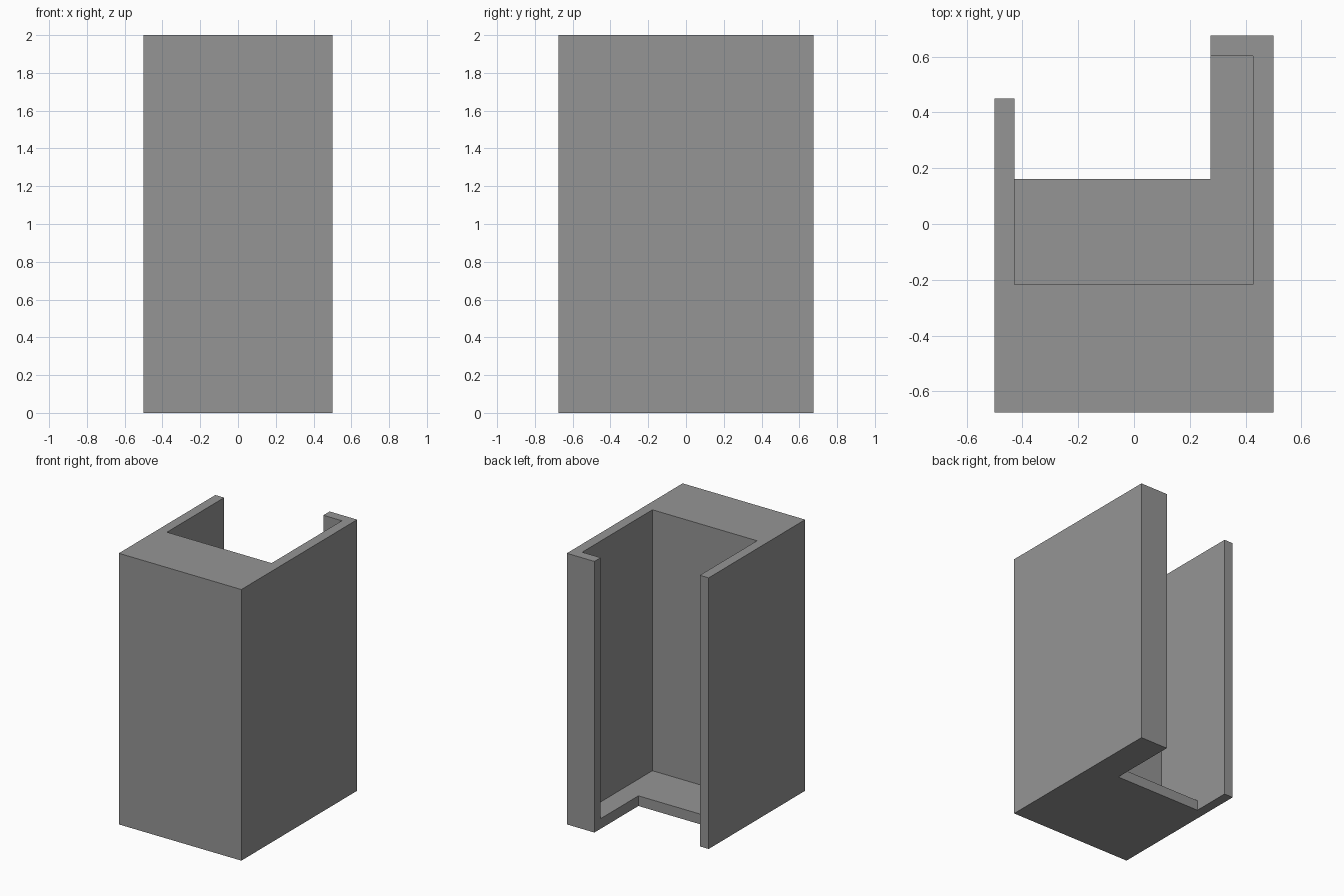
import bpy
import bmesh

if "Cube" in bpy.data.objects:
    bpy.data.objects.remove(bpy.data.objects["Cube"])

HEIGHT = 2.0
FLOOR = 0.075

grey = bpy.data.materials.new("mid_grey")
grey.diffuse_color = (0.3, 0.3, 0.3, 1.0)
grey.use_nodes = True
grey.node_tree.nodes["Principled BSDF"].inputs["Base Color"].default_value = grey.diffuse_color


def prism(name, outline, z0, z1):
    """Extrude a flat outline straight up from z0 to z1."""
    bm = bmesh.new()
    base = bm.faces.new([bm.verts.new((x, y, z0)) for x, y in outline])
    top = bmesh.ops.extrude_face_region(bm, geom=[base])["geom"]
    verts = [g for g in top if isinstance(g, bmesh.types.BMVert)]
    bmesh.ops.translate(bm, verts=verts, vec=(0, 0, z1 - z0))
    bmesh.ops.recalc_face_normals(bm, faces=bm.faces)
    mesh = bpy.data.meshes.new(name)
    bm.to_mesh(mesh)
    bm.free()
    mesh.materials.append(grey)
    obj = bpy.data.objects.new(name, mesh)
    bpy.context.collection.objects.link(obj)
    return obj


# Body: thick front, short left wall, long right wall with an inward lip
body = prism("channel_body", [
    (-0.5, -0.675), (0.5, -0.675), (0.5, 0.675), (0.275, 0.675),
    (0.275, 0.162), (-0.428, 0.162), (-0.428, 0.45), (-0.5, 0.45),
], 0.0, HEIGHT)

# Pocket: hollows the body above the thin floor, open at the top
pocket = prism("pocket_cutter", [
    (-0.428, -0.217), (0.426, -0.217), (0.426, 0.602), (-0.428, 0.602),
], FLOOR, HEIGHT + 0.2)
pocket.hide_render = True
pocket.hide_set(True)

cut = body.modifiers.new("pocket", 'BOOLEAN')
cut.operation = 'DIFFERENCE'
cut.solver = 'EXACT'
cut.object = pocket
